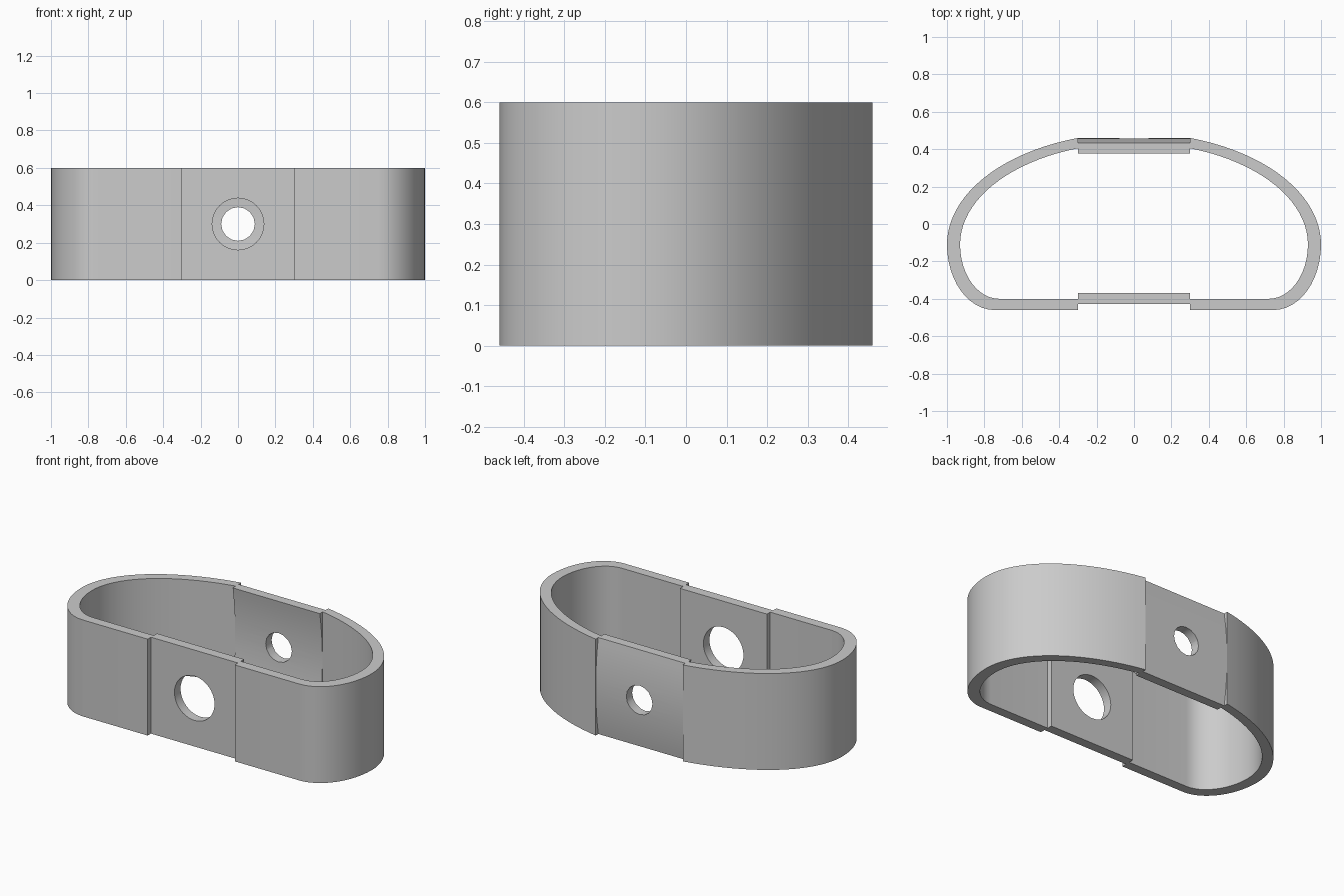
import bpy
import bmesh
from math import acos, cos, sin, pi

HEIGHT = 0.6
PAD_X = 0.3      # half width of the two pads
MID_Y = -0.11    # depth at which the band is widest

cube = bpy.data.objects.get("Cube")
if cube:
    bpy.data.objects.remove(cube, do_unlink=True)

# Single flat grey
grey = bpy.data.materials.new("plain grey")
grey.use_nodes = True
colour = (0.6, 0.6, 0.6, 1)
grey.diffuse_color = colour
grey.node_tree.nodes["Principled BSDF"].inputs["Base Color"].default_value = colour


def prism(name, outline, inner, direction):
    """Join two matching outlines into a strip and extrude it."""
    bm = bmesh.new()
    a = [bm.verts.new(p) for p in outline]
    b = [bm.verts.new(p) for p in inner]
    faces = [bm.faces.new((a[i], a[i + 1], b[i + 1], b[i])) for i in range(len(a) - 1)]
    new = bmesh.ops.extrude_face_region(bm, geom=faces, use_keep_orig=True)["geom"]
    moved = [v for v in new if isinstance(v, bmesh.types.BMVert)]
    bmesh.ops.translate(bm, verts=moved, vec=direction)
    bmesh.ops.recalc_face_normals(bm, faces=bm.faces)
    mesh = bpy.data.meshes.new(name)
    bm.to_mesh(mesh)
    bm.free()
    mesh.materials.append(grey)
    obj = bpy.data.objects.new(name, mesh)
    bpy.context.collection.objects.link(obj)
    return obj


def activate(obj):
    bpy.ops.object.select_all(action='DESELECT')
    obj.select_set(True)
    bpy.context.view_layer.objects.active = obj


def smooth(obj):
    activate(obj)
    bpy.ops.object.shade_smooth_by_angle(angle=0.5)


def drill(obj, radius, sides, y):
    """Cut a round hole through a pad from front to back."""
    bpy.ops.mesh.primitive_cylinder_add(vertices=sides, radius=radius, depth=0.4,
                                        location=(0, y, HEIGHT / 2), rotation=(pi / 2, 0, 0))
    cutter = bpy.context.object
    cutter.name = "hole_cutter"
    cutter.hide_render = True
    cutter.data.materials.append(grey)
    mod = obj.modifiers.new("hole", 'BOOLEAN')
    mod.operation = 'DIFFERENCE'
    mod.solver = 'EXACT'
    mod.object = cutter
    activate(obj)
    bpy.ops.object.modifier_apply(modifier=mod.name)
    bpy.data.objects.remove(cutter, do_unlink=True)


def band_curve(half_width, corner_x, front_y, back_height):
    """Half outline: flat front, rounded front corner, elliptical back."""
    points = [(PAD_X, front_y, 0)]
    for i in range(13):
        t = -pi / 2 + pi / 2 * i / 12
        points.append((corner_x + (half_width - corner_x) * cos(t),
                       MID_Y + (MID_Y - front_y) * sin(t), 0))
    end = acos(PAD_X / half_width)
    for i in range(1, 21):
        t = end * i / 20
        points.append((half_width * cos(t), MID_Y + back_height * sin(t), 0))
    return points


# Side bands, one on each side
for side, name in ((1, "left_band"), (-1, "right_band")):
    curves = [[(side * x, y, z) for x, y, z in band_curve(*args)]
              for args in ((1, 0.745, -0.46, 0.5975), (0.93, 0.72, -0.4, 0.544))]
    smooth(prism(name, *curves, (0, 0, HEIGHT)))


def pad(name, outer_y, inner_y, bulge, steps):
    """Pad whose section bows along its height by the given amount."""
    def section(y):
        return [(-PAD_X, y + bulge * (1 - (2 * i / steps - 1) ** 2), HEIGHT * i / steps)
                for i in range(steps + 1)]
    return prism(name, section(outer_y), section(inner_y), (2 * PAD_X, 0, 0))


# Flat front pad with the large hole
front = pad("front_pad", -0.428, -0.368, 0, 1)
drill(front, 0.138, 40, -0.4)
smooth(front)

# Bowed back pad with the small hole
back = pad("back_pad", 0.434, 0.376, 0.025, 16)
drill(back, 0.09, 16, 0.42)
smooth(back)
